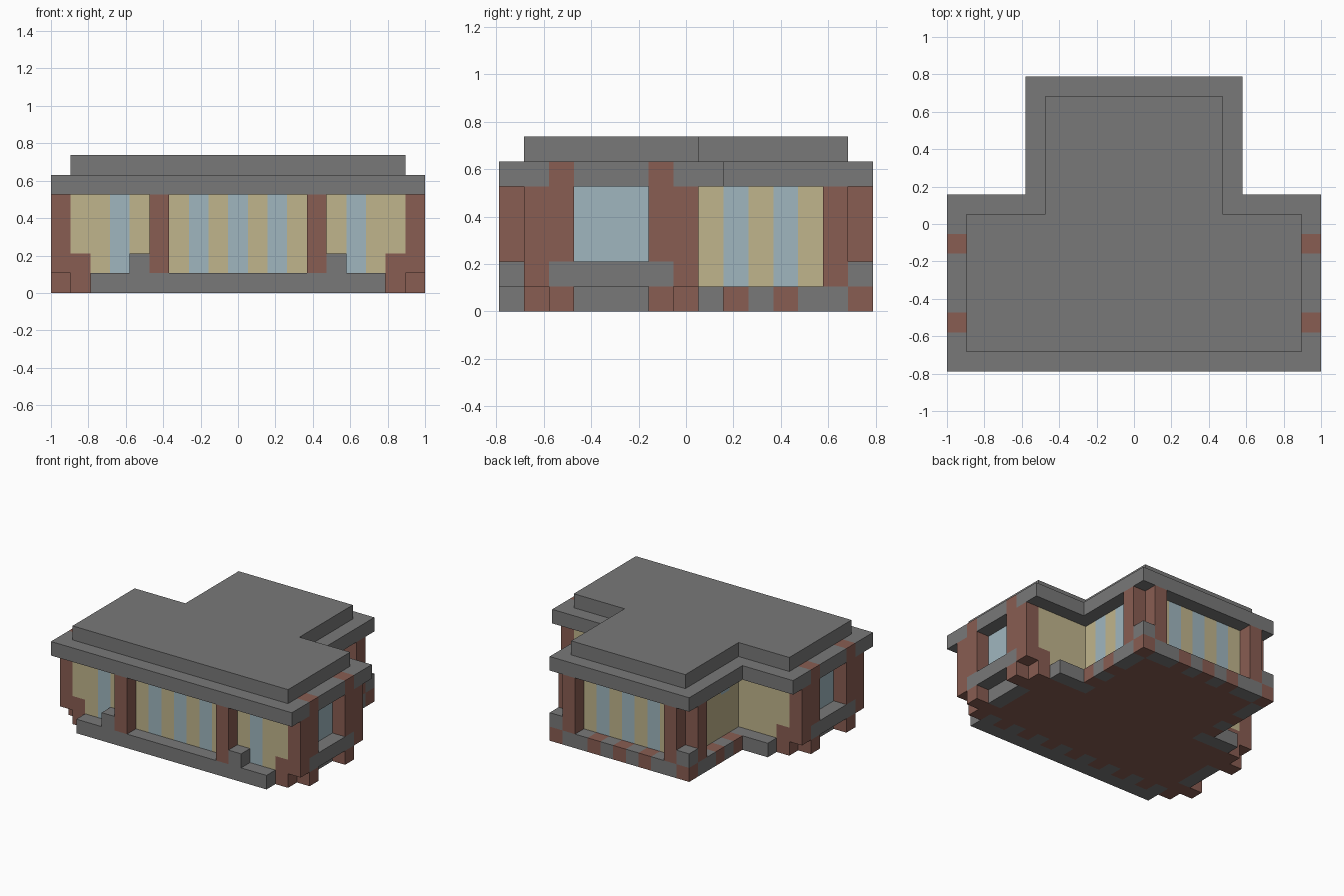
import bpy
import bmesh
from mathutils import Matrix, Vector

if "Cube" in bpy.data.objects:
    bpy.data.objects.remove(bpy.data.objects["Cube"], do_unlink=True)

# Building grid: the plan is 19 cells wide, 15 deep and 7 high
WIDE, DEEP = 19, 15
CELL = 2 / WIDE


def material(name, rgb):
    m = bpy.data.materials.new(name)
    m.use_nodes = True
    m.diffuse_color = (*rgb, 1)
    m.node_tree.nodes["Principled BSDF"].inputs["Base Color"].default_value = (*rgb, 1)
    return m


GREY = material("stone grey", (0.19, 0.19, 0.19))
BRICK = material("brick red", (0.25, 0.11, 0.085))
CREAM = material("cream", (0.53, 0.46, 0.265))
GLASS = material("pale blue glass", (0.35, 0.47, 0.52))


def part(name, mat, boxes, mirror=True):
    """Join grid boxes (x0, x1, y0, y1, z0, z1) and their left-right mirror images."""
    bm = bmesh.new()
    for x0, x1, y0, y1, z0, z1 in boxes:
        spans = {(x0, x1)}
        if mirror:
            spans.add((WIDE - x1, WIDE - x0))
        for a, b in sorted(spans):
            centre = Vector(((a + b - WIDE) / 2, (y0 + y1 - DEEP) / 2, (z0 + z1) / 2)) * CELL
            size = Vector((b - a, y1 - y0, z1 - z0)) * CELL
            bmesh.ops.create_cube(bm, size=1,
                                  matrix=Matrix.Translation(centre) @ Matrix.Diagonal((*size, 1)))
    mesh = bpy.data.meshes.new(name)
    bm.to_mesh(mesh)
    bm.free()
    mesh.materials.append(mat)
    obj = bpy.data.objects.new(name, mesh)
    bpy.context.collection.objects.link(obj)
    return obj


def along_x(cells, y, z0, z1):
    return [(i, i + 1, y, y + 1, z0, z1) for i in cells]


def along_y(cells, x, z0, z1):
    return [(x, x + 1, j, j + 1, z0, z1) for j in cells]


# Floor: brick slab with stone edging that bites in alternate cells
part("floor_core", BRICK, [(2, 17, 2, 8, 0, 1), (5, 14, 8, 14, 0, 1)])
part("floor_brick_edge", BRICK,
     along_x(range(3, 17, 2), 1, 0, 1) + along_x((7, 9, 11, 14), 14, 0, 1)
     + along_y((9, 11), 14, 0, 1) + [(17, 18, 1, 3, 0, 1), (17, 18, 6, 8, 0, 1)])
part("floor_stone_edge", GREY,
     along_x(range(2, 18, 2), 1, 0, 1) + along_x((5, 6, 8, 10), 14, 0, 1)
     + along_y((10, 12, 13), 14, 0, 1) + [(17, 18, 3, 6, 0, 1)])
part("front_plinth", GREY, [(2, 17, 0, 1, 0, 1)])
part("rear_plinth", GREY, [(14, 17, 8, 9, 0, 1)])
part("front_plinth_blocks", GREY, [(14, 15, 0, 1, 1, 2)])
part("rear_corner_blocks", GREY, [(14, 15, 14, 15, 1, 2)])

# Pillars and brick corners
part("front_pillars", BRICK, [(13, 14, 0, 2, 1, 5)])
part("main_corners", BRICK, [(18, 19, 1, 2, 1, 5), (18, 19, 7, 8, 1, 5),
                             (17, 18, 1, 2, 1, 2), (17, 18, 7, 8, 1, 2)])
part("side_pillars", BRICK, [(18, 19, j, j + 1, a, b)
                             for j in (2, 6) for a, b in ((0, 1), (2, 6))])
part("side_walls", BRICK, [(17, 18, 2, 3, 1, 5), (17, 18, 6, 7, 1, 5)])
part("rear_pillars", BRICK, [(13, 14, 13, 15, 1, 5), (14, 15, 13, 14, 1, 5)])

# Side windows and their sills
part("side_sills", GREY, [(18, 19, 2, 7, 1, 2), (17, 18, 3, 6, 1, 2)])
part("side_glass", GLASS, [(17, 18, 3, 6, 2, 5)])

# Striped front and back windows
part("front_cream_panels", CREAM,
     along_x((6, 8, 10, 12, 14, 16), 1, 1, 5) + [(17, 18, 1, 2, 2, 5)])
part("front_glass", GLASS, along_x((7, 9, 11, 15), 1, 1, 5), mirror=False)
part("front_right_glass", GLASS, along_x((3,), 1, 1, 5), mirror=False)
part("back_cream_panels", CREAM, along_x((6, 8), 13, 1, 5))
part("back_glass", GLASS, along_x((7, 9), 13, 1, 5))
part("main_rear_panels", CREAM, [(14, 17, 7, 8, 1, 5), (17, 18, 7, 8, 2, 5)])

# Rear wing sides: striped on the left, nearly plain on the right
part("wing_left_cream", CREAM, along_y((8, 10, 12), 13, 1, 5), mirror=False)
part("wing_left_glass", GLASS, along_y((9, 11), 13, 1, 5), mirror=False)
part("wing_right_cream", CREAM,
     along_y((8, 10, 11, 12), 5, 1, 5) + along_y((9,), 5, 1, 4), mirror=False)
part("wing_right_glass", GLASS, along_y((9,), 5, 4, 5), mirror=False)

# Two-step flat roof; the side pillars fill the gaps in the eaves
part("roof_lower", GREY, [(1, 18, 0, 9, 5, 6), (4, 15, 9, 15, 5, 6)])
part("roof_eaves", GREY, [(18, 19, a, b, 5, 6) for a, b in ((0, 2), (3, 6), (7, 9))])
part("roof_upper", GREY, [(1, 18, 1, 8, 6, 7), (5, 14, 8, 14, 6, 7)])
